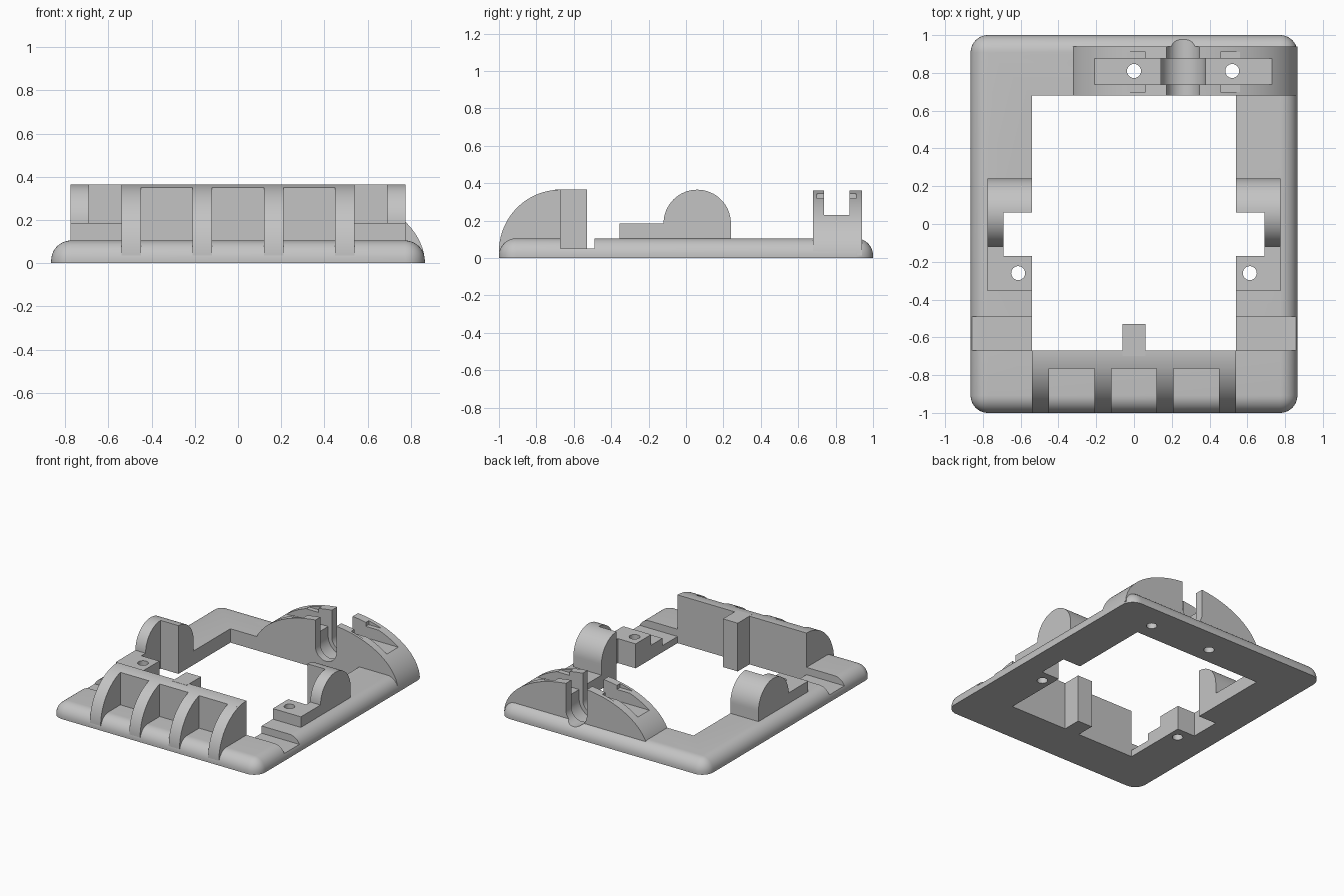
import bpy, bmesh
from math import sin, cos, pi, radians

if "Cube" in bpy.data.objects:
    bpy.data.objects.remove(bpy.data.objects["Cube"], do_unlink=True)

grey = bpy.data.materials.new("plain grey")
grey.use_nodes = True
colour = (0.55, 0.55, 0.55, 1)
grey.diffuse_color = colour
grey.node_tree.nodes["Principled BSDF"].inputs["Base Color"].default_value = colour


def finish(name, bm):
    bmesh.ops.recalc_face_normals(bm, faces=bm.faces)
    mesh = bpy.data.meshes.new(name)
    bm.to_mesh(mesh)
    bm.free()
    mesh.materials.append(grey)
    ob = bpy.data.objects.new(name, mesh)
    bpy.context.collection.objects.link(ob)
    return ob


def prism(name, axis, lo, hi, points):
    """Extrude a 2D outline along an axis."""
    place = {"x": lambda a, b, t: (t, a, b),
             "y": lambda a, b, t: (a, t, b),
             "z": lambda a, b, t: (a, b, t)}[axis]
    bm = bmesh.new()
    low = [bm.verts.new(place(a, b, lo)) for a, b in points]
    high = [bm.verts.new(place(a, b, hi)) for a, b in points]
    n = len(points)
    bm.faces.new(low)
    bm.faces.new(high)
    for i in range(n):
        j = (i + 1) % n
        bm.faces.new((low[i], low[j], high[j], high[i]))
    return finish(name, bm)


def box(name, x, y, z):
    return prism(name, "z", z[0], z[1],
                 [(x[0], y[0]), (x[1], y[0]), (x[1], y[1]), (x[0], y[1])])


def arc(cx, cy, rx, ry, start, end, n=32):
    angles = [radians(start + (end - start) * i / n) for i in range(n + 1)]
    return [(cx + rx * cos(a), cy + ry * sin(a)) for a in angles]


def activate(ob):
    bpy.ops.object.select_all(action="DESELECT")
    ob.select_set(True)
    bpy.context.view_layer.objects.active = ob


def cut(ob, cutters):
    activate(ob)
    for c in cutters:
        mod = ob.modifiers.new("cut", "BOOLEAN")
        mod.operation = "DIFFERENCE"
        mod.solver = "EXACT"
        mod.object = c
        bpy.ops.object.modifier_apply(modifier=mod.name)


# Cutters shared by several parts
def hole(x, y):
    return prism("hole_cutter", "z", -0.2, 0.6, arc(x, y, 0.037, 0.037, 0, 345, 23))


def u_channel(r, y0, y1):
    outline = arc(0.26, 0.16, r, r, 180, 360) + [(0.26 + r, 0.6), (0.26 - r, 0.6)]
    return prism("channel_cutter", "y", y0, y1, outline)


rear_holes = [hole(0, 0.81), hole(0.52, 0.81)]
side_holes = [hole(s * 0.613, -0.26) for s in (-1, 1)]
channels = [u_channel(0.0875, 0.5, 1.2), u_channel(0.118, 0.738, 0.875)]
notch = box("notch_cutter", (-0.69, 0.69), (-0.17, 0.06), (-0.2, 0.6))
opening = box("opening_cutter", (-0.54, 0.54), (-0.67, 0.68), (-0.2, 0.6))
cross_groove = box("groove_cutter", (-1.2, 1.2), (-0.67, -0.49), (0.05, 0.6))
slot = box("slot_cutter", (-0.21, 0.735), (0.738, 0.875), (0.23, 0.6))
pockets = [box("pocket_cutter", x, (0.70, 0.91), (0.315, 0.6))
           for x in ((-0.04, 0.062), (0.458, 0.56))]
cutters = rear_holes + side_holes + channels + [notch, opening, cross_groove, slot] + pockets

# Base frame: slab with rounded upper edges and corners
bm = bmesh.new()
bmesh.ops.create_cube(bm, size=1)
for v in bm.verts:
    v.co = (v.co.x * 1.73, v.co.y * 2, (v.co.z + 0.5) * 0.105)
edges = [e for e in bm.edges if max(v.co.z for v in e.verts) > 0.05]
bmesh.ops.bevel(bm, geom=edges, offset=0.092, offset_type="OFFSET",
                segments=10, profile=0.5, affect="EDGES")
frame = finish("base_frame", bm)
cut(frame, [opening, notch, cross_groove] + channels + rear_holes + side_holes)
parts = [frame]

# Front ribs and the wall behind them
quarter = arc(-0.67, 0.035, 0.33, 0.33, 180, 90) + [(-0.67, 0.035)]
for x in (-0.54, -0.21, 0.12, 0.45):
    parts.append(prism("front_rib", "x", x, x + 0.09, quarter))
wall = arc(-0.67, 0.035, 0.33, 0.33, 106.7, 90, 8) + [(-0.67, 0.035), (-0.765, 0.035)]
parts.append(prism("front_wall", "x", -0.54, 0.54, wall))
parts.append(box("front_tab", (-0.062, 0.062), (-0.7, -0.53), (0, 0.365)))

# Side cradles with a screw ledge
cradle = [(-0.355, 0.03), (-0.355, 0.185)] + arc(0.06, 0.185, 0.18, 0.18, 180, 0) + [(0.24, 0.03)]
for side, x in (("right", -0.775), ("left", 0.54)):
    ob = prism(side + "_cradle", "x", x, x + 0.235, cradle)
    cut(ob, [notch] + side_holes)
    parts.append(ob)

# Rear hump with clamp slot, pockets and cable channel
hump = prism("rear_hump", "y", 0.68, 0.94, arc(0.26, 0, 0.605, 0.365, 2, 178, 64))
cut(hump, [slot] + pockets + channels + rear_holes)
parts.append(hump)

for c in cutters:
    bpy.data.objects.remove(c, do_unlink=True)
for ob in parts:
    activate(ob)
    bpy.ops.object.shade_smooth_by_angle(angle=radians(30))
